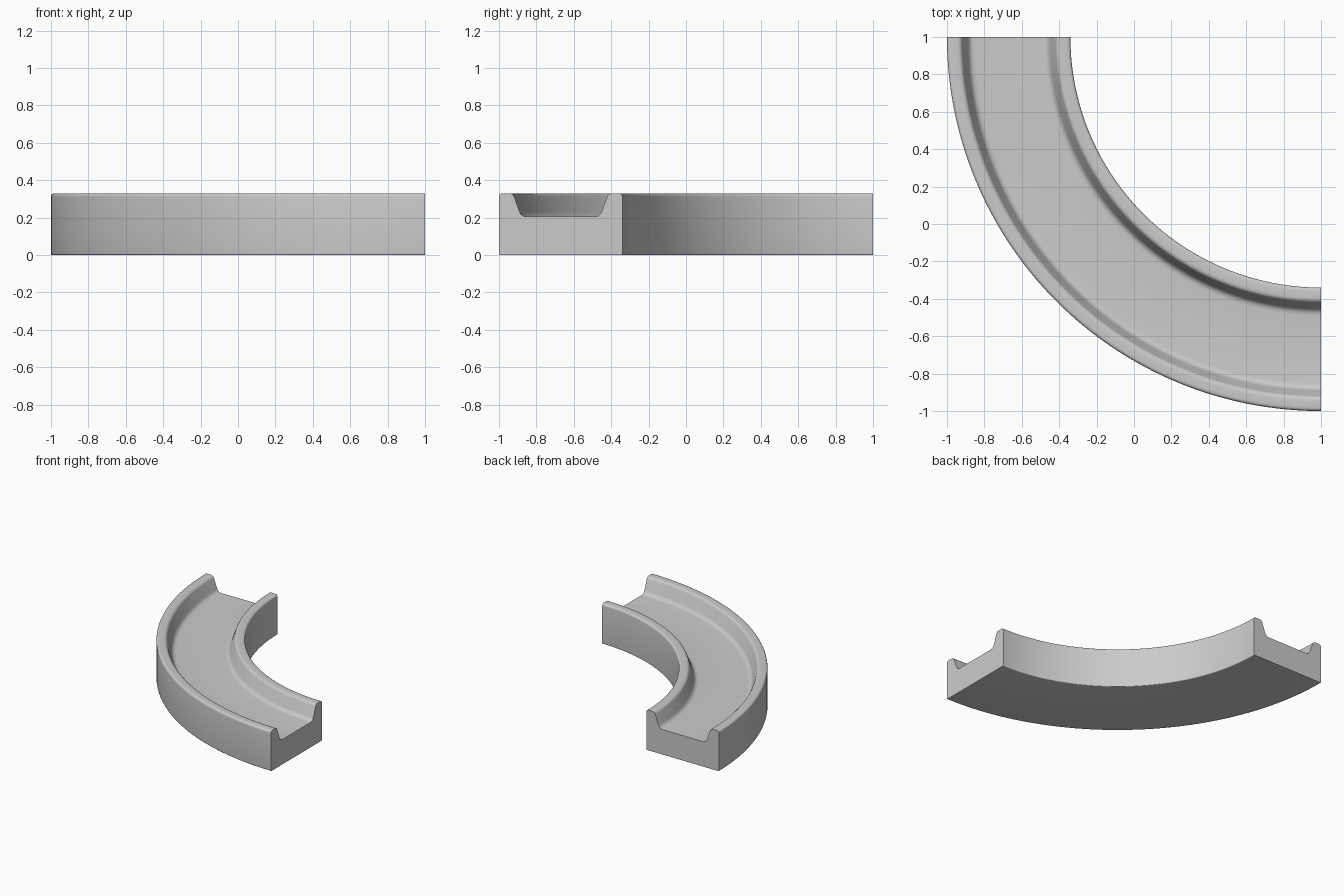
import bpy, bmesh, math
from mathutils import Vector, Matrix

cube = bpy.data.objects.get("Cube")
if cube:
    bpy.data.objects.remove(cube, do_unlink=True)

HEIGHT = 0.33
CENTRE = Vector((1, 1, 0))
STEPS = 64


def rounded(corners, segments=4):
    """Round each (radius, z, fillet) corner of a closed profile."""
    points = []
    for i, (x, z, fillet) in enumerate(corners):
        here = Vector((x, z))
        before = Vector(corners[i - 1][:2]) - here
        after = Vector(corners[(i + 1) % len(corners)][:2]) - here
        a = here + before.normalized() * fillet
        b = here + after.normalized() * fillet
        for k in range(segments + 1):
            t = k / segments
            points.append(a * (1 - t) ** 2 + here * 2 * t * (1 - t) + b * t * t)
    return points


# Channel cross-section: distance from the bend centre, height, corner rounding
section = rounded([
    (1.34, 0, 0.008), (2, 0, 0.008), (2, HEIGHT, 0.02),
    (1.925, HEIGHT, 0.02), (1.88, 0.205, 0.03),
    (1.46, 0.205, 0.03), (1.415, HEIGHT, 0.02), (1.34, HEIGHT, 0.02),
])

# Sweep the section through a quarter turn, with flat caps at both ends
bm = bmesh.new()
rings = []
for i in range(STEPS + 1):
    turn = Matrix.Rotation(math.pi + math.pi / 2 * i / STEPS, 3, "Z")
    rings.append([bm.verts.new(CENTRE + turn @ Vector((r, 0, z))) for r, z in section])
for a, b in zip(rings, rings[1:]):
    for k in range(len(section)):
        n = (k + 1) % len(section)
        bm.faces.new((a[k], a[n], b[n], b[k]))
bm.faces.new(rings[0])
bm.faces.new(rings[-1][::-1])
bmesh.ops.recalc_face_normals(bm, faces=bm.faces)

mesh = bpy.data.meshes.new("curved_channel")
bm.to_mesh(mesh)
bm.free()
channel = bpy.data.objects.new("curved_channel", mesh)
bpy.context.collection.objects.link(channel)

# Plain grey finish
grey = bpy.data.materials.new("light_grey")
grey.use_nodes = True
colour = (0.6, 0.6, 0.6, 1)
grey.diffuse_color = colour
grey.node_tree.nodes["Principled BSDF"].inputs["Base Color"].default_value = colour
mesh.materials.append(grey)

# Smooth curves, crisp end caps
bpy.ops.object.select_all(action="DESELECT")
channel.select_set(True)
bpy.context.view_layer.objects.active = channel
bpy.ops.object.shade_smooth_by_angle(angle=math.radians(35))
